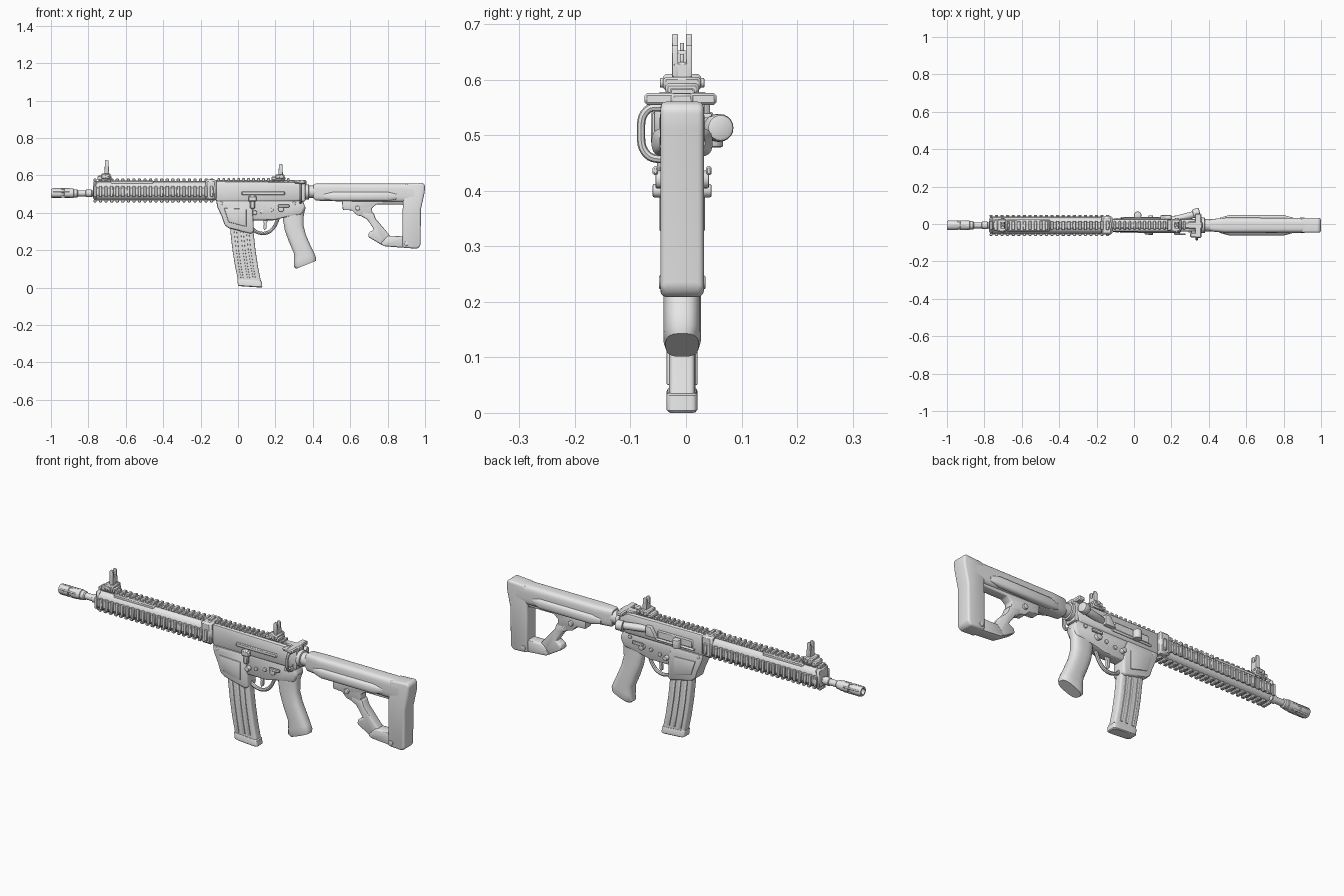
import bpy, bmesh, math
from mathutils import Vector, Matrix

C = -0.007  # centre plane of the body
MAT = bpy.data.materials.new("plain grey")
MAT.diffuse_color = (0.8, 0.8, 0.8, 1)


def finish(name, bm, bevel=0.0, seg=2):
    bmesh.ops.recalc_face_normals(bm, faces=bm.faces[:])
    if bevel:
        sharp = [e for e in bm.edges if len(e.link_faces) == 2 and e.calc_face_angle() > 0.45]
        bmesh.ops.bevel(bm, geom=sharp, offset=bevel, segments=seg, profile=0.5,
                        affect='EDGES', clamp_overlap=True)
    me = bpy.data.meshes.new(name)
    bm.to_mesh(me)
    bm.free()
    ob = bpy.data.objects.new(name, me)
    bpy.context.collection.objects.link(ob)
    me.materials.append(MAT)
    bpy.ops.object.select_all(action='DESELECT')
    ob.select_set(True)
    bpy.context.view_layer.objects.active = ob
    bpy.ops.object.shade_smooth_by_angle(angle=math.radians(40))
    return ob


def prism(name, pts, hw, bevel=0.006, c=C, seg=2):
    """Side profile in x,z given a half width."""
    bm = bmesh.new()
    a = [bm.verts.new((x, c - hw, z)) for x, z in pts]
    b = [bm.verts.new((x, c + hw, z)) for x, z in pts]
    bm.faces.new(a)
    bm.faces.new(b[::-1])
    for i in range(len(pts)):
        j = (i + 1) % len(pts)
        bm.faces.new((a[i], b[i], b[j], a[j]))
    return finish(name, bm, bevel, seg)


def boxes(name, items, bevel=0.003):
    """Boxes given as x0, x1, y0, y1, z0, z1."""
    bm = bmesh.new()
    for x0, x1, y0, y1, z0, z1 in items:
        m = Matrix.Translation(((x0 + x1) / 2, (y0 + y1) / 2, (z0 + z1) / 2))
        m = m @ Matrix.Diagonal((x1 - x0, y1 - y0, z1 - z0, 1))
        bmesh.ops.create_cube(bm, size=1, matrix=m)
    return finish(name, bm, bevel, 1)


def loft(name, rings, n=24, p=2.0, c=C):
    """Rings of (x, z, ux, uz, half width), superellipse exponent p."""
    bm = bmesh.new()
    loops = []
    for x, z, ux, uz, hy in rings:
        loop = []
        for i in range(n):
            t = 2 * math.pi * (i + 0.5) / n
            k, s = [math.copysign(abs(v) ** (2 / p), v) for v in (math.cos(t), math.sin(t))]
            loop.append(bm.verts.new((x + ux * k, c + hy * s, z + uz * k)))
        loops.append(loop)
    for a, b in zip(loops, loops[1:]):
        for i in range(n):
            j = (i + 1) % n
            bm.faces.new((a[i], a[j], b[j], b[i]))
    bm.faces.new(loops[0])
    bm.faces.new(loops[-1])
    return finish(name, bm)


def lathe_x(name, z, prof, c=C):
    return loft(name, [(x, z, 0, r, r) for x, r in prof], 20, 2, c)


def rod(name, a, b, r, bevel=0.004, n=16):
    a, b = Vector(a), Vector(b)
    d = b - a
    m = Matrix.Translation((a + b) / 2) @ d.to_track_quat('Z', 'Y').to_matrix().to_4x4()
    bm = bmesh.new()
    bmesh.ops.create_cone(bm, cap_ends=True, segments=n, radius1=r, radius2=r,
                          depth=d.length, matrix=m)
    return finish(name, bm, bevel)


def tube(name, pts, r):
    cu = bpy.data.curves.new(name, 'CURVE')
    cu.dimensions = '3D'
    cu.bevel_depth, cu.bevel_resolution, cu.use_fill_caps = r, 2, True
    cu.resolution_u = 6
    sp = cu.splines.new('BEZIER')
    sp.bezier_points.add(len(pts) - 1)
    for bp, co in zip(sp.bezier_points, pts):
        bp.co = co
        bp.handle_left_type = bp.handle_right_type = 'AUTO'
    ob = bpy.data.objects.new(name, cu)
    bpy.context.collection.objects.link(ob)
    cu.materials.append(MAT)
    bpy.ops.object.select_all(action='DESELECT')
    ob.select_set(True)
    bpy.context.view_layer.objects.active = ob
    bpy.ops.object.convert(target='MESH')
    bpy.ops.object.shade_smooth_by_angle(angle=math.radians(40))


# barrel and muzzle device
lathe_x("barrel", 0.504, [(-0.87, 0.016), (-0.74, 0.016)])
lathe_x("barrel_collar", 0.504, [(-0.815, 0.016), (-0.812, 0.02), (-0.783, 0.02), (-0.78, 0.016)])
lathe_x("muzzle_device", 0.504, [(-0.96, 0.013), (-1.0, 0.015), (-1.0, 0.022), (-0.995, 0.025),
        (-0.945, 0.025), (-0.943, 0.021), (-0.93, 0.021), (-0.928, 0.025), (-0.88, 0.025),
        (-0.878, 0.022), (-0.86, 0.022), (-0.855, 0.017)])
for i in range(5):
    t = 2 * math.pi * i / 5 + math.pi / 2
    y, z = C + 0.0225 * math.cos(t), 0.504 + 0.0225 * math.sin(t)
    rod("muzzle_rib", (-0.99, y, z), (-0.90, y, z), 0.005, 0.001, 8)

# handguard core with toothed rails on all four sides
loft("handguard", [(x, 0.517, 0, 0.05 * s, 0.045 * s) for x, s in
     ((-0.765, 0.85), (-0.76, 1), (-0.13, 1), (-0.12, 0.95))], 16, 2.6)
boxes("handguard_rail_strips", [(-0.77, -0.12, C - 0.018, C + 0.018, 0.465, 0.57),
      (-0.77, -0.12, C - 0.048, C + 0.048, 0.492, 0.536)])
teeth = []
for i in range(22):
    x = -0.773 + i * 0.0297
    teeth.append((x, x + 0.017, C - 0.024, C + 0.024, 0.456, 0.47))
    teeth.append((x, x + 0.017, C - 0.024, C + 0.024, 0.566, 0.583))
    for s in (-1, 1):
        a, b = sorted((C + s * 0.045, C + s * 0.056))
        teeth.append((x, x + 0.017, a, b, 0.484, 0.542))
boxes("handguard_rail_teeth", teeth)
boxes("handguard_end_caps", [(-0.776, -0.755, C - 0.045, C + 0.045, 0.468, 0.57),
      (-0.175, -0.115, C - 0.05, C + 0.05, 0.468, 0.578)], 0.01)
boxes("handguard_top_panel", [(-0.68, -0.45, C - 0.032, C + 0.032, 0.545, 0.572)], 0.005)

# upper receiver
prism("upper_receiver", [(-0.12, 0.46), (0.33, 0.46), (0.35, 0.49), (0.35, 0.55),
      (0.31, 0.565), (-0.12, 0.57)], 0.034, 0.012)
boxes("receiver_top_rail", [(-0.12, 0.3, C - 0.016, C + 0.016, 0.555, 0.575)])
boxes("receiver_rail_teeth", [(-0.11 + i * 0.0265, -0.095 + i * 0.0265, C - 0.022, C + 0.022,
      0.568, 0.585) for i in range(15)])
boxes("ejection_cover", [(-0.06, 0.14, 0.02, 0.034, 0.488, 0.53)], 0.005)
rod("cover_hinge", (-0.07, 0.033, 0.484), (0.15, 0.033, 0.484), 0.006, 0.002, 10)
prism("case_deflector", [(0.14, 0.49), (0.2, 0.49), (0.2, 0.54), (0.17, 0.54)], 0.014, 0.004, 0.033)
rod("side_knob", (0.02, 0.047, 0.478), (0.02, 0.047, 0.522), 0.02)
rod("side_knob_pin", (0.02, 0.02, 0.5), (0.02, 0.045, 0.5), 0.01, 0.002)
boxes("left_receiver_rib", [(0.02, 0.25, C - 0.04, C - 0.03, 0.495, 0.515)], 0.004)

# forward assist and charging handle
rod("forward_assist", (0.2, 0.02, 0.515), (0.325, 0.052, 0.513), 0.018)
rod("forward_assist_button", (0.315, 0.054, 0.513), (0.352, 0.063, 0.513), 0.025, 0.008, 20)
boxes("charging_handle", [(0.29, 0.365, C - 0.02, C + 0.02, 0.55, 0.575),
      (0.325, 0.36, -0.075, 0.055, 0.554, 0.576)], 0.005)
boxes("charging_latch", [(0.3, 0.345, -0.073, -0.045, 0.556, 0.574)], 0.006)

# sling loop and end plate
tube("sling_loop", [(0.335, -0.04, 0.55), (0.335, -0.07, 0.545), (0.335, -0.081, 0.505),
     (0.335, -0.07, 0.465), (0.335, -0.035, 0.455)], 0.0075)
prism("end_plate", [(0.335, 0.46), (0.36, 0.46), (0.36, 0.56), (0.335, 0.56)], 0.033, 0.008)

# lower receiver with magazine well
prism("lower_receiver", [(-0.11, 0.47), (0.345, 0.47), (0.36, 0.43), (0.34, 0.39), (0.25, 0.375),
      (0.19, 0.36), (0.07, 0.36), (0.04, 0.4), (-0.1, 0.44)], 0.031, 0.01)
prism("magazine_well", [(-0.117, 0.465), (-0.11, 0.43), (-0.085, 0.375), (-0.072, 0.335),
      (-0.05, 0.318), (0.07, 0.288), (0.085, 0.30), (0.08, 0.42), (0.06, 0.465)], 0.037, 0.009)
prism("magazine_well_panel", [(-0.075, 0.425), (-0.05, 0.35), (0.045, 0.325), (0.045, 0.42)],
      0.041, 0.004)

# controls and pins
boxes("bolt_catch", [(0.065, 0.09, -0.052, -0.035, 0.42, 0.495),
      (0.055, 0.1, -0.056, -0.035, 0.46, 0.49)], 0.005)
rod("magazine_release", (0.09, -0.06, 0.4), (0.09, 0.046, 0.4), 0.012, 0.003)
rod("selector_pivot", (0.23, -0.055, 0.42), (0.23, 0.041, 0.42), 0.016, 0.003)
boxes("selector_levers", [(0.215, 0.275, -0.06, -0.05, 0.428, 0.444),
      (0.215, 0.275, 0.036, 0.046, 0.428, 0.444)])
for x, z in ((-0.09, 0.45), (0.3, 0.45), (0.13, 0.405), (0.18, 0.415)):
    rod("receiver_pin", (x, C - 0.038, z), (x, C + 0.038, z), 0.01, 0.002, 12)

# trigger and guard
tube("trigger_guard", [(0.07, C, 0.36), (0.078, C, 0.315), (0.115, C, 0.292), (0.16, C, 0.295),
     (0.19, C, 0.32), (0.215, C, 0.37)], 0.009)
prism("trigger", [(0.135, 0.37), (0.163, 0.37), (0.152, 0.34), (0.152, 0.318), (0.143, 0.306),
      (0.135, 0.315), (0.138, 0.34)], 0.007, 0.002)

# curved magazine
loft("magazine", [(0.018, 0.38, 0.062, 0, 0.024), (0.021, 0.30, 0.062, 0, 0.024),
     (0.032, 0.20, 0.062, -0.003, 0.024), (0.046, 0.11, 0.062, -0.004, 0.024),
     (0.064, 0.025, 0.062, -0.006, 0.024)], 28, 7)
loft("magazine_base", [(0.06, 0.04, 0.063, -0.005, 0.026), (0.062, 0.036, 0.066, -0.005, 0.028),
     (0.065, 0.008, 0.065, -0.004, 0.028), (0.066, 0.004, 0.06, -0.004, 0.024)], 28, 7)
for dx in (-0.035, 0.0, 0.03):
    pts = [(0.02, 0.31), (0.032, 0.20), (0.046, 0.11), (0.057, 0.05)]
    prism("magazine_rib", [(x + dx - 0.007, z) for x, z in pts] +
          [(x + dx + 0.007, z) for x, z in pts[::-1]], 0.028, 0.003)

# pistol grip
loft("pistol_grip", [(0.30, 0.42, 0.062, 0.01, 0.028), (0.296, 0.375, 0.056, 0.012, 0.029),
     (0.30, 0.32, 0.05, 0.014, 0.030), (0.317, 0.265, 0.046, 0.018, 0.032),
     (0.343, 0.205, 0.045, 0.02, 0.034), (0.354, 0.16, 0.055, 0.022, 0.034),
     (0.358, 0.135, 0.06, 0.024, 0.034), (0.364, 0.122, 0.053, 0.021, 0.03)], 24, 2.8)

# buffer tube and stock body
lathe_x("buffer_tube", 0.512, [(0.34, 0.033), (0.43, 0.033)])
lathe_x("castle_nut", 0.512, [(0.358, 0.036), (0.36, 0.041), (0.378, 0.041), (0.38, 0.036)])
loft("stock_body", [(x, (a + b) / 2, 0, (b - a) / 2, hy) for x, a, b, hy in
     ((0.405, 0.475, 0.55, 0.028), (0.415, 0.465, 0.556, 0.033), (0.49, 0.462, 0.556, 0.041),
      (0.9, 0.455, 0.556, 0.04), (0.95, 0.455, 0.556, 0.039))], 28, 4)
for s in (-1, 1):
    loft("stock_side_pod", [(x, 0.487, 0, h, w) for x, h, w in
         ((0.46, 0.014, 0.006), (0.51, 0.025, 0.02), (0.8, 0.025, 0.02), (0.85, 0.014, 0.006))],
         16, 2.6, C + s * 0.035)

# stock butt, foot, strut and latch
prism("stock_butt", [(0.885, 0.54), (0.9, 0.555), (0.97, 0.558), (0.985, 0.562), (1.0, 0.548),
      (0.998, 0.51), (0.978, 0.42), (0.976, 0.225), (0.96, 0.208), (0.88, 0.213), (0.88, 0.4)],
      0.039, 0.016, C, 3)
prism("stock_foot", [(0.90, 0.212), (0.78, 0.221), (0.76, 0.235), (0.80, 0.277), (0.90, 0.277)],
      0.03, 0.008)
prism("stock_strut", [(0.66, 0.41), (0.725, 0.40), (0.735, 0.37), (0.815, 0.275), (0.80, 0.222),
      (0.775, 0.224), (0.695, 0.272), (0.70, 0.295), (0.728, 0.31), (0.69, 0.365), (0.66, 0.38)],
      0.024, 0.007)
prism("stock_lower_web", [(0.555, 0.47), (0.9, 0.47), (0.9, 0.42), (0.88, 0.445), (0.74, 0.445),
      (0.715, 0.425), (0.72, 0.39), (0.68, 0.377), (0.635, 0.387), (0.61, 0.413), (0.56, 0.415)],
      0.024, 0.005)
rod("stock_latch_pin", (0.64, C - 0.034, 0.425), (0.64, C + 0.034, 0.425), 0.013, 0.003)
rod("stock_sling_socket", (0.9, C - 0.042, 0.235), (0.9, C + 0.042, 0.235), 0.012, 0.002)

# folding sights
for name, x, base, top in (("front_sight", -0.702, 0.61, 0.682), ("rear_sight", 0.228, 0.605, 0.662)):
    boxes(name + "_base", [(x - 0.05, x + 0.025, C - 0.03, C + 0.03, 0.572, base - 0.012),
          (x - 0.03, x + 0.02, C - 0.034, C + 0.034, 0.58, base)], 0.005)
    boxes(name + "_leaf", [(x - 0.011, x + 0.011, C - 0.018, C + 0.018, base - 0.02, top - 0.03)], 0.004)
    for s in (-1, 1):
        a, b = sorted((C + s * 0.007, C + s * 0.018))
        prism(name + "_ear", [(x - 0.012, base), (x + 0.012, base), (x + 0.009, top - 0.004),
              (x + 0.004, top), (x - 0.004, top), (x - 0.009, top - 0.004)], 0.0055, 0.002, (a + b) / 2)
    rod(name + "_post", (x, C, top - 0.04), (x, C, top - 0.016), 0.004, 0.001, 8)
    rod(name + "_pivot", (x, C - 0.04, 0.594), (x, C + 0.04, 0.594), 0.009, 0.002, 12)
